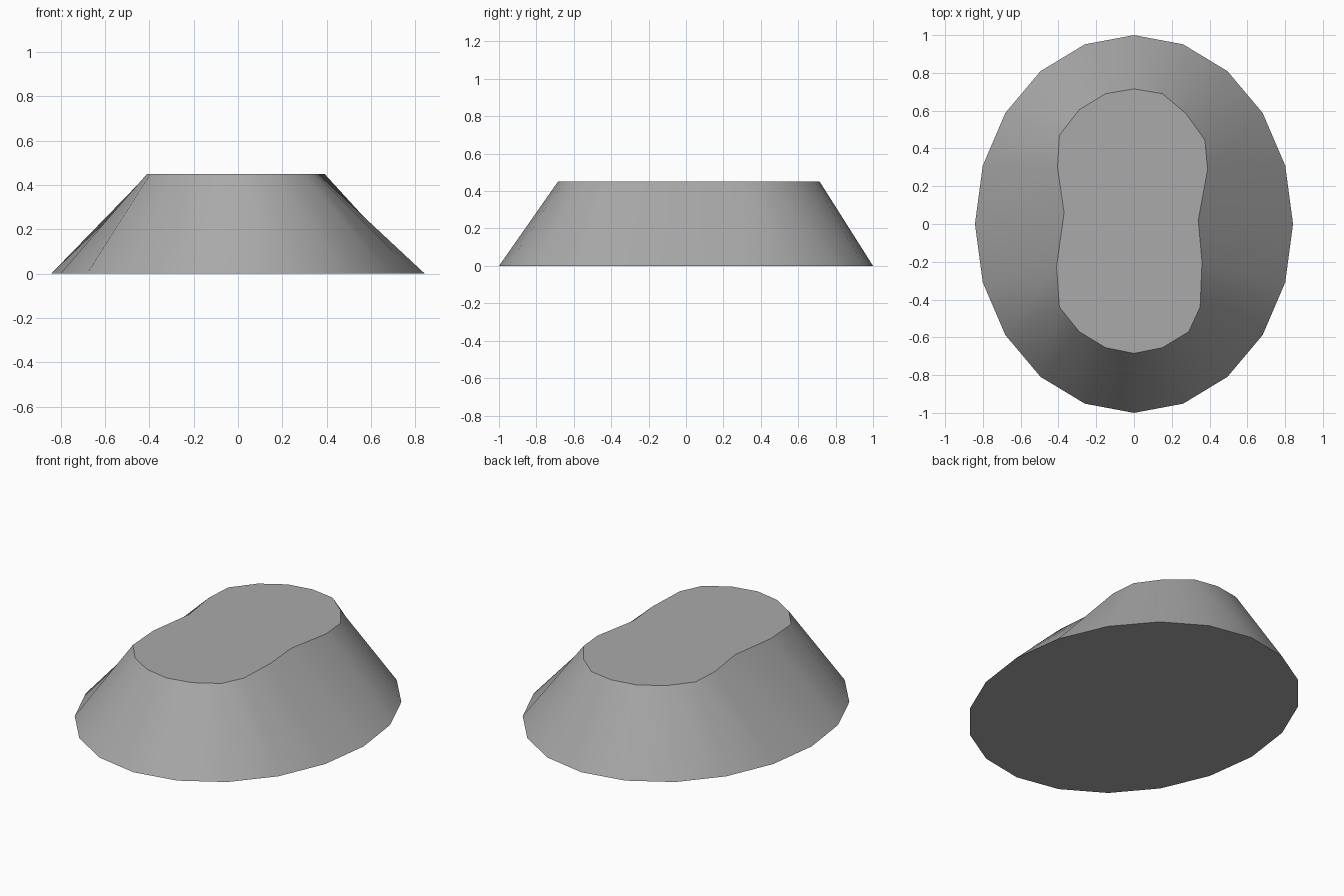
import bpy, bmesh, math

if "Cube" in bpy.data.objects:
    bpy.data.objects.remove(bpy.data.objects["Cube"])

HEIGHT = 0.45
SIDES = 20

# Pinched top outline, clockwise from the back
TOP = [(0, .715), (.15, .69), (.275, .585), (.375, .445), (.39, .29),
       (.34, .02), (.36, -.2), (.35, -.44), (.29, -.57), (.15, -.655),
       (0, -.685), (-.15, -.655), (-.29, -.57), (-.395, -.44), (-.41, -.225),
       (-.37, .06), (-.405, .3), (-.395, .47), (-.29, .605), (-.15, .69)]

# Oval base outline with the same number of points
angles = [2 * math.pi * i / SIDES for i in range(SIDES)]
BASE = [(0.842 * math.sin(a), math.cos(a)) for a in angles]

# Tapered mound: sloping wall lofted between the outlines, capped at both ends
bm = bmesh.new()
low = [bm.verts.new((x, y, 0)) for x, y in BASE]
high = [bm.verts.new((x, y, HEIGHT)) for x, y in TOP]
for i in range(SIDES):
    j = (i + 1) % SIDES
    bm.faces.new((low[i], high[i], high[j], low[j]))
bm.faces.new(low)
bm.faces.new(high[::-1])
bmesh.ops.recalc_face_normals(bm, faces=bm.faces)

mesh = bpy.data.meshes.new("tapered_mound")
bm.to_mesh(mesh)
bm.free()
mound = bpy.data.objects.new("tapered_mound", mesh)
bpy.context.collection.objects.link(mound)

# Single grey colour
grey = bpy.data.materials.new("stone_grey")
grey.diffuse_color = (0.4, 0.4, 0.4, 1)
grey.use_nodes = True
grey.node_tree.nodes["Principled BSDF"].inputs["Base Color"].default_value = grey.diffuse_color
mesh.materials.append(grey)

# Smooth wall, sharp rims
bpy.context.view_layer.objects.active = mound
mound.select_set(True)
bpy.ops.object.shade_smooth_by_angle(angle=math.radians(30))
